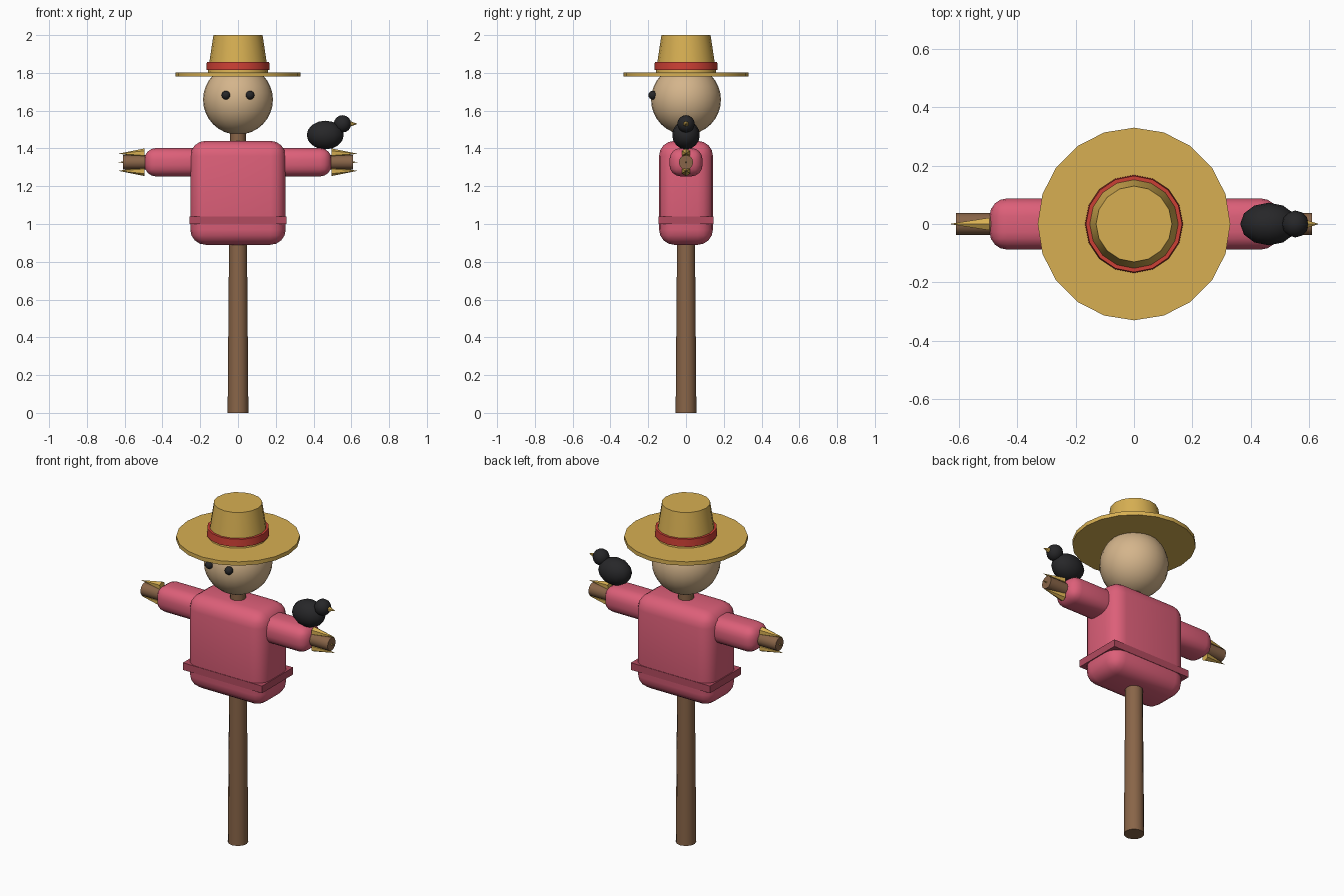
import bpy, math
from mathutils import Vector

if "Cube" in bpy.data.objects:
    bpy.data.objects.remove(bpy.data.objects["Cube"])


def material(name, rgb):
    m = bpy.data.materials.new(name)
    m.diffuse_color = (*rgb, 1)
    m.use_nodes = True
    m.node_tree.nodes["Principled BSDF"].inputs["Base Color"].default_value = m.diffuse_color
    return m


WOOD = material("wood", (0.25, 0.13, 0.065))
CLOTH = material("shirt_cloth", (0.72, 0.115, 0.19))
TRIM = material("dark_cloth", (0.45, 0.07, 0.115))
SACK = material("sackcloth", (0.66, 0.46, 0.26))
STRAW = material("straw", (0.68, 0.43, 0.085))
RED = material("red_ribbon", (0.6, 0.05, 0.035))
BLACK = material("black", (0.02, 0.02, 0.022))


def finish(name, mat, smooth=True):
    ob = bpy.context.object
    ob.name = name
    ob.data.materials.append(mat)
    if smooth:
        bpy.ops.object.shade_smooth_by_angle(angle=math.radians(40))
    return ob


def rod(name, a, b, r1, r2, sides, mat, smooth=True):
    """Tapered cylinder or cone running from a to b."""
    a, b = Vector(a), Vector(b)
    d = b - a
    bpy.ops.mesh.primitive_cone_add(
        vertices=sides, radius1=r1, radius2=r2, depth=d.length,
        location=(a + b) / 2, rotation=d.to_track_quat('Z', 'Y').to_euler())
    return finish(name, mat, smooth)


def ball(name, loc, radii, segs, rings, mat, smooth=True):
    bpy.ops.mesh.primitive_uv_sphere_add(segments=segs, ring_count=rings, radius=1, location=loc)
    bpy.context.object.scale = radii
    bpy.ops.object.transform_apply(location=False, rotation=False, scale=True)
    return finish(name, mat, smooth)


def box(name, loc, size, mat, bevel=0):
    bpy.ops.mesh.primitive_cube_add(size=1, location=loc)
    ob = bpy.context.object
    ob.scale = size
    bpy.ops.object.transform_apply(location=False, rotation=False, scale=True)
    if bevel:
        mod = ob.modifiers.new("round", 'BEVEL')
        mod.width, mod.segments = bevel, 4
        bpy.ops.object.modifier_apply(modifier=mod.name)
    return finish(name, mat, bool(bevel))


# Wooden frame
rod("post", (0, 0, 0), (0, 0, 1.55), 0.055, 0.042, 12, WOOD)
rod("crossbar", (-0.61, 0, 1.327), (0.61, 0, 1.327), 0.038, 0.038, 12, WOOD)

# Shirt
box("shirt_body", (0, 0, 1.165), (0.505, 0.285, 0.55), CLOTH, 0.08)
box("shirt_hem", (0, 0, 1.02), (0.516, 0.29, 0.042), TRIM)

# Sleeves and straw cuffs
for side, s in (("left", -1), ("right", 1)):
    box(side + "_sleeve", (s * 0.33, 0, 1.327), (0.33, 0.175, 0.15), CLOTH, 0.06)
    for i, dz in enumerate((-0.048, 0, 0.048)):
        rod(f"{side}_straw_{i}", (s * 0.495, 0, 1.327 + dz), (s * 0.633, 0, 1.327 + dz * 0.95),
            0.025, 0, 6, STRAW, False)

# Head and eyes
ball("head", (0, 0, 1.658), (0.185, 0.185, 0.185), 24, 16, SACK)
for side, s in (("left", -1), ("right", 1)):
    ball(side + "_eye", (s * 0.064, -0.176, 1.682), (0.023, 0.023, 0.023), 12, 8, BLACK)

# Hat
rod("hat_brim", (0, 0, 1.78), (0, 0, 1.803), 0.33, 0.33, 20, STRAW)
rod("hat_crown", (0, 0, 1.79), (0, 0, 2.0), 0.162, 0.13, 16, STRAW)
rod("hat_band", (0, 0, 1.815), (0, 0, 1.858), 0.168, 0.165, 16, RED)

# Perched bird
ball("bird_body", (0.462, 0, 1.471), (0.098, 0.073, 0.076), 12, 8, BLACK)
ball("bird_head", (0.553, 0, 1.53), (0.046, 0.046, 0.046), 12, 8, BLACK)
rod("bird_beak", (0.59, 0, 1.53), (0.633, 0, 1.53), 0.016, 0, 6, STRAW, False)
